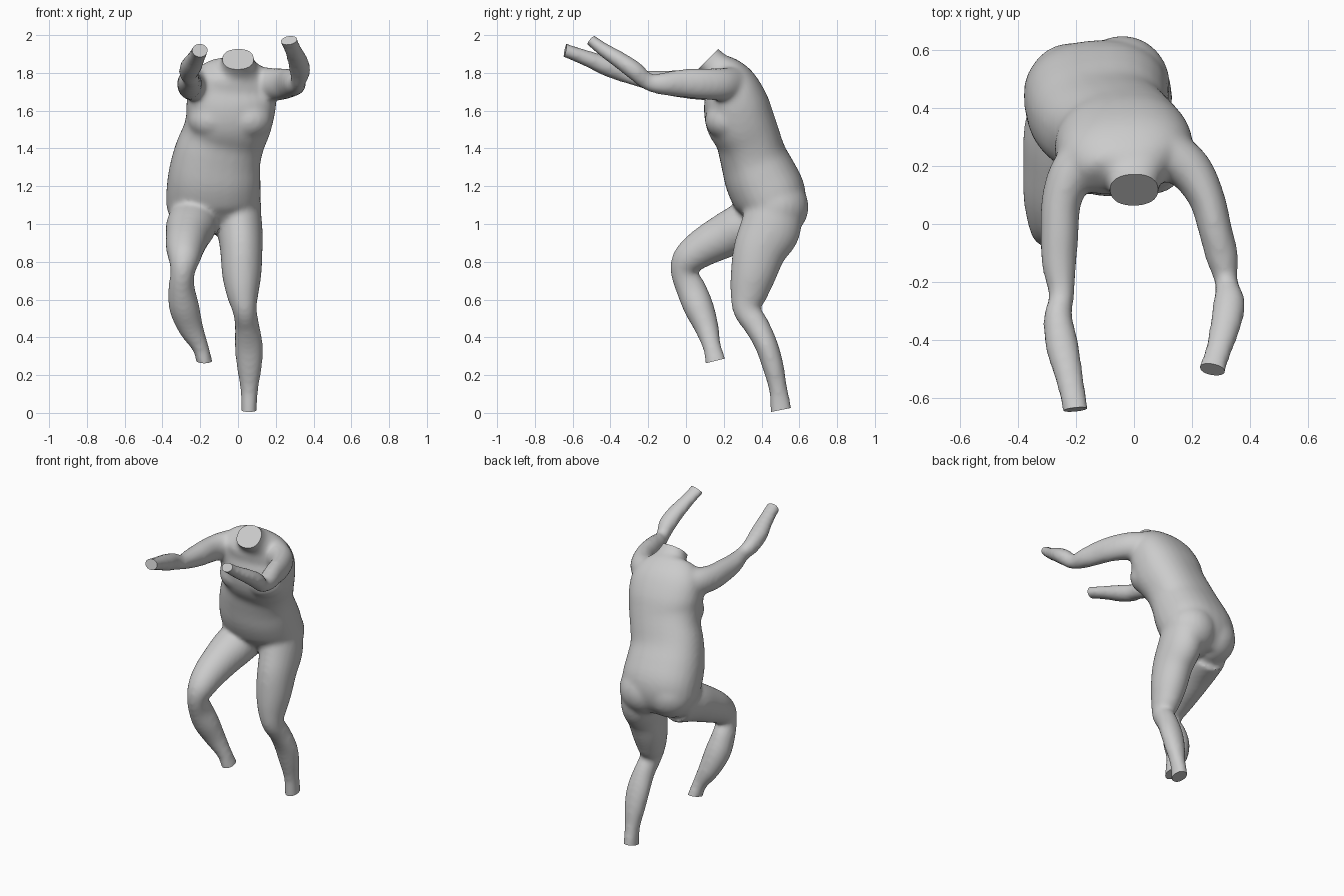
import bpy, bmesh, math
from mathutils import Vector


def catmull(a, b, c, d, t):
    return 0.5 * (2 * b + (c - a) * t + (2 * a - 5 * b + 4 * c - d) * t * t
                  + (3 * b - a - 3 * c + d) * t ** 3)


def loft(bm, rows, power=2.0, yaw=0.0, sides=28, sub=4):
    """Skin elliptical rings (x, y, z, half width, half depth) along a smooth path."""
    n = len(rows)
    pts = []
    for i in range(n - 1):
        q = [rows[max(0, min(n - 1, i + k))] for k in (-1, 0, 1, 2)]
        for s in range(sub):
            pts.append([catmull(*v, s / sub) for v in zip(*q)])
    pts.append(list(rows[-1]))
    rings = []
    side = Vector((math.cos(yaw), math.sin(yaw), 0))
    for i, p in enumerate(pts):
        a, b = pts[max(0, i - 2)], pts[min(len(pts) - 1, i + 2)]
        t = (Vector(b[:3]) - Vector(a[:3])).normalized()
        u = (side - t * side.dot(t)).normalized()
        v = t.cross(u)
        ring = []
        for k in range(sides):
            c, s = math.cos(math.tau * k / sides), math.sin(math.tau * k / sides)
            c = math.copysign(abs(c) ** (2 / power), c)
            s = math.copysign(abs(s) ** (2 / power), s)
            ring.append(bm.verts.new(Vector(p[:3]) + u * c * p[3] + v * s * p[4]))
        rings.append(ring)
    faces = [bm.faces.new(rings[0][::-1]), bm.faces.new(rings[-1])]
    for r, q in zip(rings, rings[1:]):
        for k in range(sides):
            j = (k + 1) % sides
            faces.append(bm.faces.new((r[k], r[j], q[j], q[k])))
    bmesh.ops.recalc_face_normals(bm, faces=faces)


def blob(bm, centre, size):
    vs = bmesh.ops.create_uvsphere(bm, u_segments=24, v_segments=16, radius=1)["verts"]
    for v in vs:
        v.co = Vector(centre) + Vector([a * b for a, b in zip(v.co, size)])


bm = bmesh.new()

# torso from crotch to neck
loft(bm, [
    (-0.13, 0.46, 0.97, 0.14, 0.10), (-0.13, 0.46, 1.05, 0.235, 0.16),
    (-0.13, 0.445, 1.14, 0.25, 0.192), (-0.125, 0.395, 1.25, 0.245, 0.192),
    (-0.108, 0.355, 1.36, 0.232, 0.175), (-0.075, 0.325, 1.46, 0.222, 0.17),
    (-0.048, 0.285, 1.55, 0.23, 0.18), (-0.035, 0.262, 1.645, 0.238, 0.17),
    (-0.025, 0.235, 1.735, 0.228, 0.14), (-0.01, 0.19, 1.80, 0.182, 0.107),
    (0, 0.15, 1.84, 0.095, 0.08), (0, 0.06, 1.93, 0.08, 0.077)],
    power=2.3, yaw=math.radians(5))

# chest and buttocks
for x in (-0.14, 0.055):
    blob(bm, (x, 0.215, 1.55), (0.125, 0.115, 0.105))
blob(bm, (-0.215, 0.46, 1.10), (0.16, 0.165, 0.16))
blob(bm, (-0.04, 0.478, 1.09), (0.165, 0.172, 0.165))

# standing leg
loft(bm, [
    (0.0, 0.47, 1.08, 0.12, 0.15), (0.01, 0.445, 0.97, 0.12, 0.16),
    (0.018, 0.39, 0.86, 0.112, 0.141), (0.02, 0.355, 0.73, 0.104, 0.121),
    (0.025, 0.33, 0.62, 0.083, 0.097), (0.036, 0.324, 0.54, 0.064, 0.073),
    (0.048, 0.375, 0.46, 0.065, 0.067), (0.057, 0.425, 0.36, 0.075, 0.061),
    (0.06, 0.46, 0.25, 0.068, 0.057), (0.06, 0.487, 0.13, 0.048, 0.049),
    (0.058, 0.5, 0.04, 0.043, 0.056), (0.058, 0.51, -0.06, 0.043, 0.06)])

# raised leg
loft(bm, [
    (-0.23, 0.42, 1.03, 0.13, 0.14), (-0.25, 0.30, 0.985, 0.132, 0.127),
    (-0.267, 0.20, 0.935, 0.117, 0.117), (-0.28, 0.09, 0.875, 0.102, 0.102),
    (-0.285, 0.01, 0.81, 0.083, 0.086), (-0.294, -0.01, 0.74, 0.064, 0.07),
    (-0.299, 0.025, 0.66, 0.07, 0.079), (-0.285, 0.067, 0.56, 0.08, 0.08),
    (-0.25, 0.11, 0.45, 0.067, 0.064), (-0.2, 0.137, 0.35, 0.045, 0.049),
    (-0.18, 0.155, 0.28, 0.042, 0.055), (-0.157, 0.175, 0.19, 0.042, 0.058)])

# left and right arms
loft(bm, [
    (0.1, 0.25, 1.74, 0.09, 0.095), (0.19, 0.19, 1.738, 0.078, 0.088),
    (0.25, 0.09, 1.742, 0.063, 0.082), (0.28, -0.02, 1.745, 0.058, 0.075),
    (0.305, -0.12, 1.742, 0.056, 0.06), (0.318, -0.2, 1.752, 0.04, 0.046),
    (0.328, -0.27, 1.81, 0.056, 0.05), (0.315, -0.35, 1.867, 0.054, 0.045),
    (0.29, -0.44, 1.925, 0.046, 0.037), (0.268, -0.505, 1.975, 0.049, 0.031),
    (0.246, -0.575, 2.03, 0.052, 0.031)])
loft(bm, [
    (-0.13, 0.25, 1.74, 0.09, 0.095), (-0.21, 0.18, 1.738, 0.08, 0.088),
    (-0.25, 0.08, 1.737, 0.069, 0.082), (-0.257, -0.04, 1.743, 0.066, 0.073),
    (-0.258, -0.14, 1.752, 0.06, 0.06), (-0.25, -0.25, 1.772, 0.044, 0.046),
    (-0.262, -0.32, 1.80, 0.05, 0.053), (-0.248, -0.42, 1.835, 0.058, 0.052),
    (-0.225, -0.52, 1.875, 0.05, 0.043), (-0.205, -0.62, 1.912, 0.045, 0.037),
    (-0.188, -0.72, 1.947, 0.047, 0.037)])

mesh = bpy.data.meshes.new("body")
bm.to_mesh(mesh)
bm.free()
body = bpy.data.objects.new("body", mesh)
bpy.context.collection.objects.link(body)

# fuse the parts into one skin and soften the joins
remesh = body.modifiers.new("fuse", "REMESH")
remesh.mode = "VOXEL"
remesh.voxel_size = 0.013
soften = body.modifiers.new("soften", "SMOOTH")
soften.factor = 0.5
soften.iterations = 12
bpy.context.view_layer.update()
skin = bpy.data.meshes.new_from_object(body.evaluated_get(bpy.context.evaluated_depsgraph_get()))
body.modifiers.clear()

# flat cuts at neck, ankles and wrists
bm = bmesh.new()
bm.from_mesh(skin)
for point, normal in [
        ((0, 0.11, 1.865), (0, -0.7, 0.7)),
        ((0.058, 0.5, 0.015), (0, 0.2, -1)),
        ((-0.178, 0.155, 0.275), (0, 0.25, -1)),
        ((0.268, -0.5, 1.973), (-0.2, -0.75, 0.65)),
        ((-0.205, -0.64, 1.917), (0.1, -1, 0.2))]:
    point = Vector(point)
    faces = [f for f in bm.faces if (f.calc_center_median() - point).length < 0.14]
    geom = set(faces)
    for f in faces:
        geom.update(f.edges)
        geom.update(f.verts)
    bmesh.ops.bisect_plane(bm, geom=list(geom), plane_co=point,
                           plane_no=Vector(normal).normalized(), clear_outer=True)
    bmesh.ops.holes_fill(bm, edges=[e for e in bm.edges if e.is_boundary], sides=0)
bmesh.ops.recalc_face_normals(bm, faces=bm.faces[:])
bm.to_mesh(skin)
bm.free()
body.data = skin

bpy.context.view_layer.objects.active = body
body.select_set(True)
bpy.ops.object.shade_smooth_by_angle(angle=math.radians(35))
